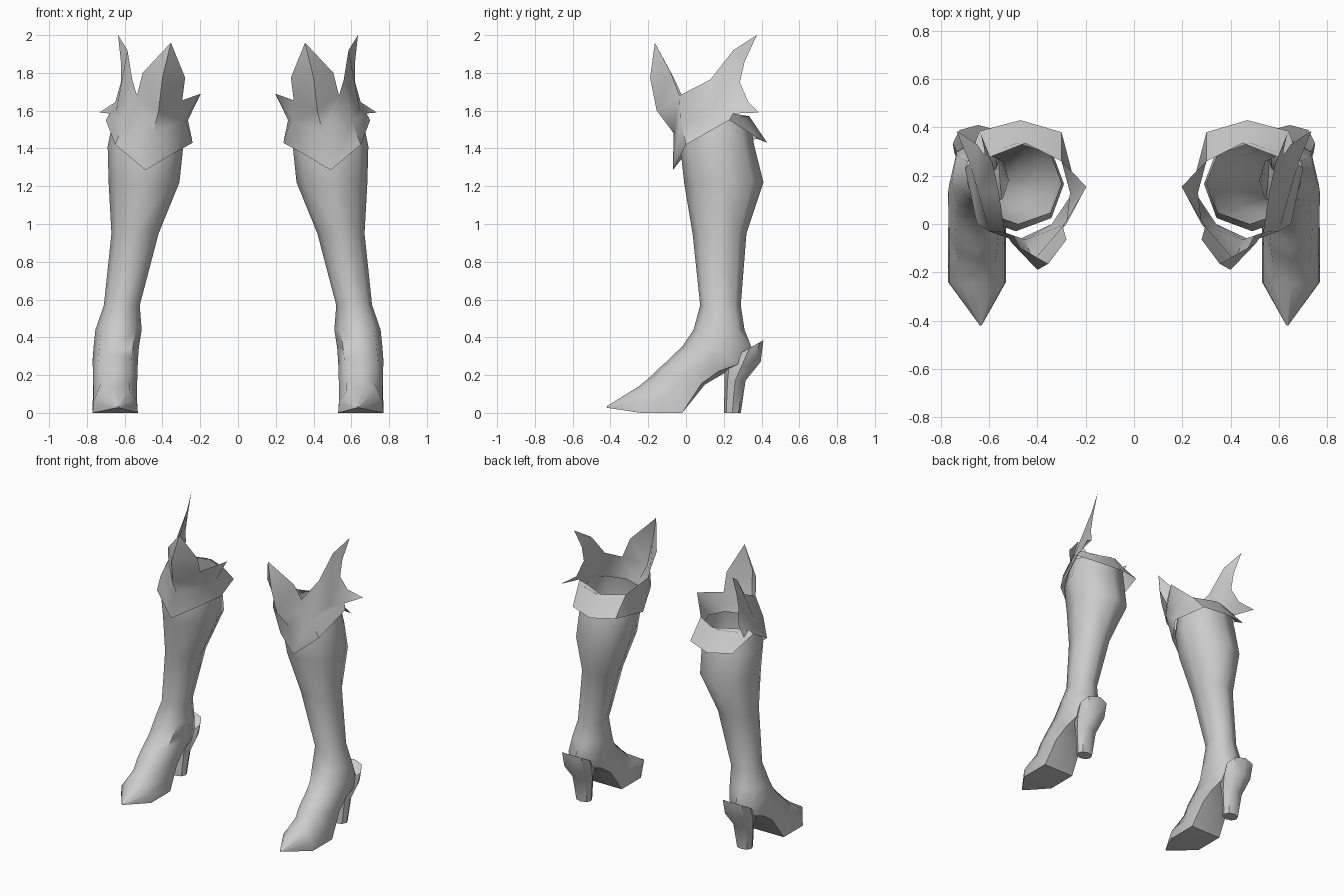
import bpy, bmesh, math
from mathutils import Vector

if "Cube" in bpy.data.objects:
    bpy.data.objects.remove(bpy.data.objects["Cube"])

grey = bpy.data.materials.new("light_grey")
grey.diffuse_color = (0.6, 0.6, 0.6, 1)
grey.use_nodes = True
grey.node_tree.nodes["Principled BSDF"].inputs["Base Color"].default_value = grey.diffuse_color


def finish(name, bm, angle):
    """Turn a bmesh into a smooth object mirrored to the other side."""
    bmesh.ops.recalc_face_normals(bm, faces=bm.faces)
    me = bpy.data.meshes.new(name)
    bm.to_mesh(me)
    bm.free()
    me.materials.append(grey)
    ob = bpy.data.objects.new(name, me)
    bpy.context.collection.objects.link(ob)
    bpy.ops.object.select_all(action='DESELECT')
    ob.select_set(True)
    bpy.context.view_layer.objects.active = ob
    bpy.ops.object.shade_smooth_by_angle(angle=math.radians(angle))
    mod = ob.modifiers.new("mirror", 'MIRROR')
    mod.use_mirror_merge = False
    return ob


ROUND = [(0, 0), (.74, .14), (1, .5), (.74, .86), (0, 1)]
FLAT = [(0, 0), (.62, .16), (.95, .55), (1, 1), (0, 1)]


def loft(name, sections, cap_start, cap_end, angle):
    """Each section: front y, front z, back y, back z, x min, x max, flatness."""
    bm = bmesh.new()
    rings = []
    for y0, z0, y1, z1, xa, xb, flat in sections:
        half = [((1 - flat) * r[0] + flat * f[0], (1 - flat) * r[1] + flat * f[1])
                for r, f in zip(ROUND, FLAT)]
        outline = half + [(-w, t) for w, t in half[3:0:-1]]
        cx, hw = (xa + xb) / 2, (xb - xa) / 2
        rings.append([bm.verts.new((cx + w * hw, y0 + (y1 - y0) * t, z0 + (z1 - z0) * t))
                      for w, t in outline])
    for a, b in zip(rings, rings[1:]):
        for i in range(8):
            j = (i + 1) % 8
            bm.faces.new((a[i], a[j], b[j], b[i]))
    if cap_start:
        bm.faces.new(rings[0])
    if cap_end:
        bm.faces.new(rings[-1])
    return finish(name, bm, angle)


# Shaft and foot: one open tube running from the knee down to the toe
loft("boot_shaft_and_foot", [
    (.00, 1.55, .335, 1.57, .30, .66, 0),
    (-.03, 1.40, .36, 1.42, .29, .69, 0),
    (-.01, 1.22, .41, 1.22, .31, .685, 0),
    (.035, .95, .32, .95, .42, .67, 0),
    (.075, .57, .29, .57, .52, .71, 0),
    (.04, .44, .31, .44, .51, .755, 0),
    (-.02, .35, .35, .34, .525, .765, 0),
    (-.07, .305, .33, .25, .53, .77, 0),
    (-.11, .265, .21, .215, .53, .77, .2),
    (-.15, .23, .10, .15, .53, .77, .5),
    (-.19, .19, -.02, 0, .53, .77, 1),
    (-.25, .14, -.24, 0, .53, .77, 1),
    (-.42, .035, -.418, .027, .63, .64, 1),
], False, True, 50)

# Heel block with a cap rising to a point at the back
loft("boot_heel", [
    (.20, 0, .29, 0, .59, .70, 0),
    (.205, .17, .315, .17, .57, .72, 0),
    (.20, .24, .395, .27, .545, .745, 0),
    (.26, .30, .41, .385, .54, .75, 0),
], True, True, 45)

# Cuff: flared band, front lobe, outer two-pointed wing and inner spike
P = {
    # lower hem of the band
    "hemF": (.49, -.07, 1.285), "hemFO": (.65, 0, 1.42), "hemO": (.70, .23, 1.55),
    "hemBO": (.64, .385, 1.45), "hemB": (.47, .43, 1.43), "hemBI": (.30, .38, 1.45),
    "hemI": (.24, .15, 1.43), "hemFI": (.34, 0, 1.375),
    # waist of the band
    "F": (.45, -.065, 1.48), "FO": (.60, -.03, 1.55), "O": (.68, .25, 1.585),
    "BO": (.59, .28, 1.58), "B": (.45, .335, 1.57), "BI": (.30, .26, 1.58),
    "I": (.265, .13, 1.55), "FI": (.28, 0, 1.55),
}
P.update({
    # front lobe
    "lobeI1": (.295, -.01, 1.655), "lobe1": (.42, -.155, 1.60), "lobeO1": (.535, -.035, 1.68),
    "lobeI2": (.28, -.065, 1.775), "lobe2": (.40, -.19, 1.775), "lobeO2": (.505, -.08, 1.80),
    "lobe_tip": (.355, -.165, 1.96),
    # outer wing
    "wing_mid": (.645, .13, 1.60), "wing1": (.56, .13, 1.765), "wing2": (.585, .25, 1.92),
    "wing_tip": (.635, .375, 2.0), "wing3": (.62, .31, 1.86), "wing4": (.62, .285, 1.75),
    "wing5": (.65, .33, 1.645), "low_tip": (.735, .385, 1.59),
    # inner spike
    "spike": (.197, .155, 1.69),
})
around = ["F", "FO", "O", "BO", "B", "BI", "I", "FI"]
faces = [["hem" + a, "hem" + b, b, a] for a, b in zip(around, around[1:] + around[:1])]
faces += [f.split() for f in (
    "FI F lobe1 lobeI1", "F FO lobeO1 lobe1",
    "lobeI1 lobe1 lobe2 lobeI2", "lobe1 lobeO1 lobeO2 lobe2",
    "lobeI2 lobe2 lobe_tip", "lobe2 lobeO2 lobe_tip",
    "FO wing_mid wing1 lobeO1", "FO O wing_mid",
    "wing_mid wing4 wing2 wing1", "wing4 wing3 wing_tip wing2",
    "wing_mid O wing5 wing4", "O low_tip wing5",
    "FI lobeI1 spike I", "I spike BI",
)]
bm = bmesh.new()
V = {k: bm.verts.new(Vector(p)) for k, p in P.items()}
for f in faces:
    bm.faces.new([V[k] for k in f])
finish("boot_cuff", bm, 50)
